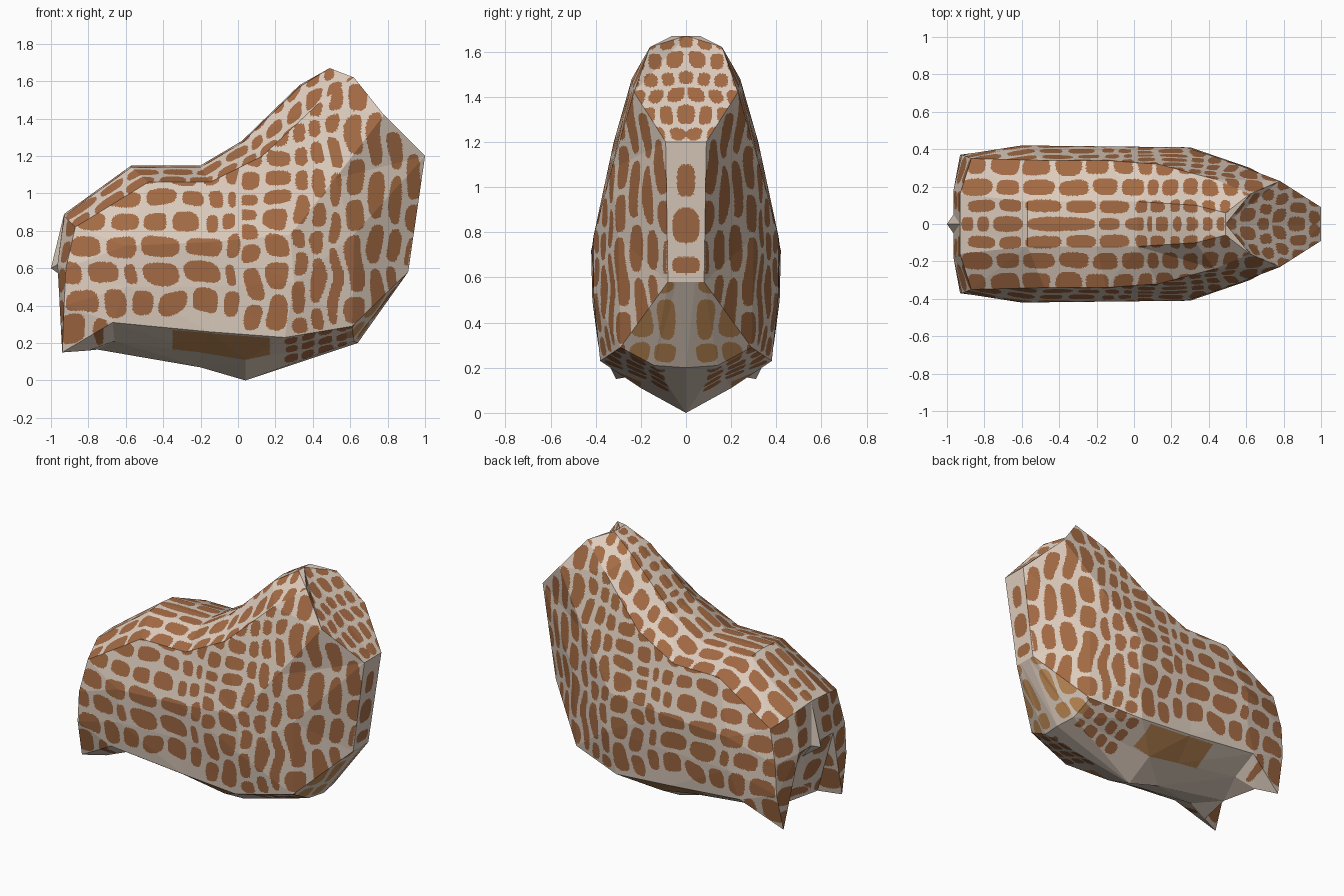
import bpy, bmesh
from mathutils import Vector, noise


def material(name, rgb):
    m = bpy.data.materials.new(name)
    m.diffuse_color = (*rgb, 1)
    return m


CREAM, BROWN, TAN = 0, 1, 2
mats = [material("cream hide", (0.74, 0.62, 0.52)),
        material("brown patch", (0.38, 0.15, 0.06)),
        material("tan patch", (0.55, 0.27, 0.10))]

# Long lines of the torso from rump to neck stump, from spine down to keel
strakes = [
    [(-.93, 0, .89), (-.57, 0, 1.15), (-.2, 0, 1.15), (.02, 0, 1.28), (.33, 0, 1.58), (.49, 0, 1.67)],
    [(-.93, .16, .88), (-.57, .12, 1.14), (-.2, .12, 1.14), (.02, .12, 1.27), (.33, .1, 1.57), (.49, .06, 1.67)],
    [(-.87, .35, .82), (-.48, .34, 1.06), (-.15, .34, 1.06), (.13, .32, 1.2), (.43, .24, 1.48), (.62, .16, 1.62)],
    [(-.92, .37, .6), (-.6, .42, .72), (-.15, .415, .74), (.28, .41, .78), (.52, .33, 1.08), (.78, .23, 1.42)],
    [(-.93, .37, .4), (-.6, .415, .5), (-.15, .40, .5), (.3, .41, .52), (.62, .3, .78), (1.0, .09, 1.2)],
    [(-.94, .31, .15), (-.67, .39, .31), (-.15, .38, .26), (.25, .38, .23), (.61, .29, .29), (.91, .08, .58)],
    [(-.8, .25, .16), (-.66, .22, .21), (-.2, .2, .15), (.04, .2, .11), (.62, .14, .21), (.91, .04, .58)],
    [(-.86, 0, .5), (-.75, 0, .165), (-.2, 0, .07), (.04, 0, 0), (.64, 0, .2), (.91, 0, .58)],
]
rump, dock, tail, throat = (-.965, .18, .62), (-.965, .05, .62), (-1, 0, .6), (1, 0, 1.2)

# Coarse faceted torso, both sides
bm = bmesh.new()
for side in (1, -1):
    def face(*pts):
        bm.faces.new([bm.verts.new((p[0], p[1] * side, p[2])) for p in pts])
    for a, b in zip(strakes, strakes[1:]):
        for i in range(5):
            face(a[i], a[i + 1], b[i + 1], b[i])
        face(a[0], b[0], rump)
    # tail stub between the haunches
    spine, keel = strakes[0][0], strakes[-1][0]
    face(spine, rump, dock)
    face(spine, dock, tail)
    face(keel, rump, dock)
    face(keel, dock, tail)
    # neck stump and throat strip
    rim = [s[5] for s in strakes]
    face(*rim[:5], throat)
    face(throat, *rim[4:])
bmesh.ops.remove_doubles(bm, verts=bm.verts, dist=1e-4)
bmesh.ops.recalc_face_normals(bm, faces=bm.faces)
bmesh.ops.triangulate(bm, faces=bm.faces)

# Cut the flat facets finely so the patches have clean outlines
for limit in (.03, .03, .03, .03, .016, .014):
    edges = [e for e in bm.edges if e.calc_length() > limit]
    bmesh.ops.subdivide_edges(bm, edges=edges, cuts=1, use_grid_fill=True)
    bmesh.ops.triangulate(bm, faces=[f for f in bm.faces if len(f.verts) > 3])

# Patch bands: (low, high, breaks across the band)
body_rows = [
    (.17, .36, (-.95, -.8, -.7)),
    (.34, .49, (-.93, -.75, -.6, -.45, -.27, -.08, .02)),
    (.49, .65, (-.95, -.82, -.62, -.53, -.3, -.07, .01)),
    (.65, .79, (-.9, -.72, -.52, -.28, -.07, .04)),
    (.79, .91, (-.88, -.7, -.5, -.35, -.2, -.1, .02)),
    (.91, 1.03, (-.75, -.5, -.32, -.18, -.06, .02)),
    (1.03, 1.16, (-.6, -.4, -.2, -.08, .02)),
]
chest_columns = [
    (.02, .14, (.26, .42, .62, .72, .83, .93, 1.02, 1.12, 1.24)),
    (.14, .28, (.26, .5, .64, .79, .93, 1.03, 1.14, 1.26, 1.38)),
    (.28, .38, (.24, .36, .55, .7, .84, 1.0, 1.13, 1.26, 1.38, 1.5)),
    (.38, .48, (.26, .4, .66, .83, .97, 1.13, 1.27, 1.4, 1.52)),
    (.48, .56, (.3, .72, .93, 1.13, 1.3, 1.44, 1.6)),
    (.56, .68, (.3, .46, .8, .98, 1.22, 1.42, 1.6)),
    (.68, .79, (.34, .6, .85, 1.14, 1.45)),
    (.79, .88, (.42, .62, .82, 1.1, 1.34)),
    (.88, .99, (.6, .78, .97, 1.22)),
]
back_bands = [
    (-.05, .05, (-.94, -.85, -.76, -.57, -.2, -.06, .06, .12, .2, .27, .34, .42, .5)),
    (.05, .14, (-.9, -.72, -.57, -.38, -.2, -.02, .08, .18, .26, .36, .44, .52)),
    (.14, .25, (-.92, -.74, -.58, -.42, -.22, -.08, .05, .15, .25, .36, .46, .56, .64)),
    (.25, .37, (-.9, -.78, -.6, -.44, -.26, -.12, .0, .1, .22, .34, .46)),
]
stump_rows = [(z, z + .085, (-.05, .045, .12, .2, .27) if k % 2 else (-.09, 0, .09, .17, .25))
              for k, z in enumerate((1.2, 1.28, 1.36, 1.44, 1.52, 1.6))]
throat_rows = [(.6, .72, (-.08, .08)), (.73, .93, (-.08, .08)), (.94, 1.12, (-.06, .06))]
low_chest_rows = [(.2, .31, (.02, .15, .28)), (.31, .52, (.04, .14, .27)), (.52, .6, (.05, .17))]
rump_rows = [(z, z + .16, (.05, .2, .38)) for z in (.13, .29, .45, .61, .76)]
belly_rows = [(y, y + .1, (.24, .33, .42, .52, .63)) for y in (.07, .17, .27)]


def in_patch(u, v, bands, gap):
    """True if (u along band, v across bands) lies inside a rounded patch."""
    for lo, hi, breaks in bands:
        if lo <= v < hi:
            for a, b in zip(breaks, breaks[1:]):
                if a <= u < b:
                    du = abs(u - (a + b) / 2) / max((b - a) / 2 - gap, .01)
                    dv = abs(v - (lo + hi) / 2) / max((hi - lo) / 2 - gap, .01)
                    return du ** 3 + dv ** 3 < 1
    return False


def hide_colour(c, n):
    w = noise.noise_vector(Vector((c.x, abs(c.y), c.z)) * 5) * .035
    x, y, z = c.x + w.x, abs(c.y) + w.y * .7, c.z + w.z
    if n.x > .5 and n.z > .4:                          # neck stump
        return BROWN if in_patch(y, z, stump_rows, .010) else CREAM
    if c.x > .88 and abs(c.y) < .085 and c.z > .58:    # throat strip
        return BROWN if in_patch(abs(c.y), z, throat_rows, .02) else CREAM
    if n.z < -.25 and c.x > .58 and c.z < .6 and abs(c.y) < .27:      # low chest
        return TAN if in_patch(y, z, low_chest_rows, .011) else CREAM
    if c.x < -.8 and abs(n.x) > .6 and c.z < .88:      # rump and haunches
        return BROWN if in_patch(y, z, rump_rows, .018) else CREAM
    if n.z < -.5:                                      # belly
        if c.x > .24:
            return BROWN if in_patch(x, y, belly_rows, .010) else CREAM
        if c.x < -.72 and abs(c.y) > .2:
            return BROWN if in_patch(x, z, body_rows, .02) else CREAM
        return TAN if -.35 < c.x < .17 and .2 < abs(c.y) < .37 else CREAM
    if n.z > .3 and abs(n.y) < .85:                    # back and nape
        return BROWN if in_patch(x, abs(c.y) + w.y * .3, back_bands, .012) else CREAM
    if c.x > .02:                                      # shoulder and neck side
        return BROWN if in_patch(z, x, chest_columns, .013) else CREAM
    return BROWN if in_patch(x, z, body_rows, .016) else CREAM


bm.normal_update()
for f in bm.faces:
    f.material_index = hide_colour(f.calc_center_median(), f.normal)
    f.smooth = False

mesh = bpy.data.meshes.new("torso")
for m in mats:
    mesh.materials.append(m)
bm.to_mesh(mesh)
bm.free()
bpy.context.collection.objects.link(bpy.data.objects.new("torso", mesh))
